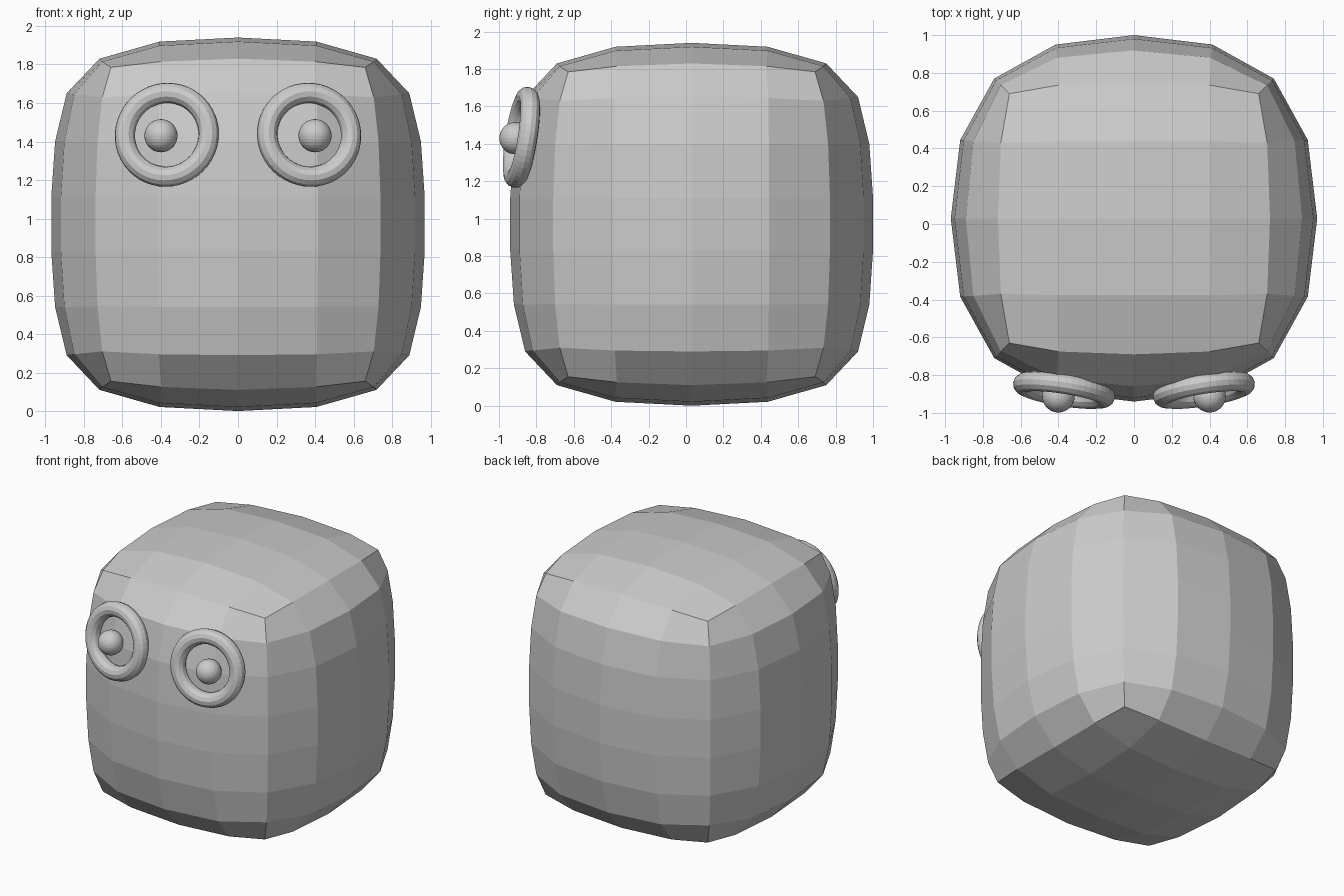
import bpy, bmesh
from mathutils import Vector

if "Cube" in bpy.data.objects:
    bpy.data.objects.remove(bpy.data.objects["Cube"])

grey = bpy.data.materials.new("plain grey")
grey.diffuse_color = (0.6, 0.6, 0.6, 1)
grey.use_nodes = True
grey.node_tree.nodes["Principled BSDF"].inputs["Base Color"].default_value = grey.diffuse_color

CY, CZ = 0.03, 0.97   # body centre

# ring profiles from the rim (0) to the equator (3):
# half width at face middle, quarter and corner, with heights
MID = [0.72, 0.89, 0.95, 0.97]
QUARTER = [0.705, 0.85, 0.902, 0.92]
QUARTER_ALONG = [0.40, 0.41, 0.413, 0.415]
CORNER = [0.66, 0.705, 0.73, 0.74]
Z_MID = [0.86, 0.68, 0.43, 0.14]
Z_QUARTER = [0.845, 0.675, 0.43, 0.14]
Z_CORNER = [0.815, 0.66, 0.425, 0.14]


def sign(v):
    return (v > 0) - (v < 0)


def place(i, j, k):
    """Lattice point (i, j in -2..2, k in 0..7) to rounded body position."""
    r, up = (k, -1) if k < 4 else (7 - k, 1)
    if max(abs(i), abs(j)) < 2:                       # inside the top or bottom
        return Vector((0.407 * i, 0.407 * j + CY, CZ + up * (0.97 - 0.021 * (i * i + j * j))))
    m = min(abs(i), abs(j))
    out = (MID, QUARTER, CORNER)[m][r]
    along = (0, QUARTER_ALONG[r], CORNER[r])[m]
    z = (Z_MID, Z_QUARTER, Z_CORNER)[m][r]
    x = sign(i) * (out if abs(i) == 2 else along)
    y = sign(j) * (out if abs(j) == 2 else along)
    return Vector((x, y + CY, CZ + up * z))


# rounded block body
bm = bmesh.new()
points = {}


def vert(i, j, k):
    if (i, j, k) not in points:
        points[i, j, k] = bm.verts.new(place(i, j, k))
    return points[i, j, k]


loop = ([(i, -2) for i in range(-2, 2)] + [(2, j) for j in range(-2, 2)]
        + [(i, 2) for i in range(2, -2, -1)] + [(-2, j) for j in range(2, -2, -1)])
for k in range(7):
    for n in range(16):
        a, b = loop[n], loop[(n + 1) % 16]
        bm.faces.new([vert(*a, k), vert(*b, k), vert(*b, k + 1), vert(*a, k + 1)])
for k in (0, 7):
    for i in range(-2, 2):
        for j in range(-2, 2):
            bm.faces.new([vert(i, j, k), vert(i + 1, j, k), vert(i + 1, j + 1, k), vert(i, j + 1, k)])
bmesh.ops.recalc_face_normals(bm, faces=bm.faces)
mesh = bpy.data.meshes.new("body")
bm.to_mesh(mesh)
bm.free()
mesh.materials.append(grey)
bpy.context.collection.objects.link(bpy.data.objects.new("body", mesh))

# eye rings and pupils on both sides
for side, s in (("left", -1), ("right", 1)):
    tilt = Vector((s * 0.155, -1, 0.155)).to_track_quat('Z', 'Y').to_euler()
    bpy.ops.mesh.primitive_torus_add(location=(s * 0.37, -0.88, 1.435), rotation=tilt,
                                     major_radius=0.22, minor_radius=0.053,
                                     major_segments=48, minor_segments=12)
    ring = bpy.context.object
    ring.name = side + "_eye_ring"
    ring.data.materials.append(grey)
    bpy.ops.mesh.primitive_uv_sphere_add(radius=0.086, location=(s * 0.40, -0.912, 1.43))
    pupil = bpy.context.object
    pupil.name = side + "_pupil"
    pupil.data.materials.append(grey)
